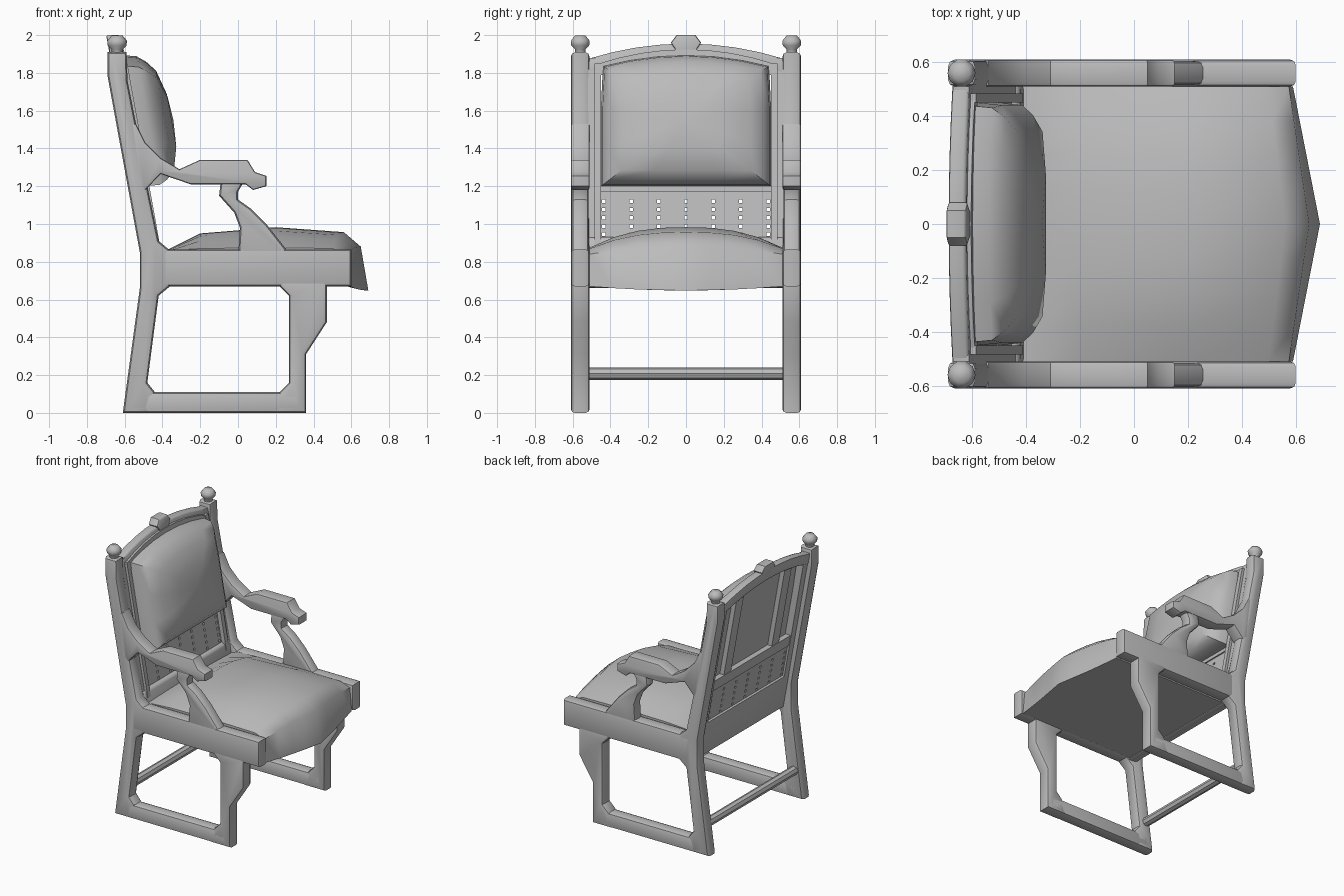
import bpy, bmesh, math
from mathutils import Vector

cube = bpy.data.objects.get("Cube")
if cube:
    bpy.data.objects.remove(cube, do_unlink=True)

grey = bpy.data.materials.new("plain_grey")
grey.use_nodes = True
grey.diffuse_color = (0.5, 0.5, 0.5, 1)
grey.node_tree.nodes["Principled BSDF"].inputs["Base Color"].default_value = (0.5, 0.5, 0.5, 1)


def finish(name, bm, angle=40):
    """Turn a bmesh into a shaded grey object."""
    bmesh.ops.remove_doubles(bm, verts=bm.verts, dist=0.0005)
    bmesh.ops.recalc_face_normals(bm, faces=bm.faces)
    mesh = bpy.data.meshes.new(name)
    bm.to_mesh(mesh)
    bm.free()
    mesh.materials.append(grey)
    ob = bpy.data.objects.new(name, mesh)
    bpy.context.collection.objects.link(ob)
    bpy.ops.object.select_all(action='DESELECT')
    ob.select_set(True)
    bpy.context.view_layer.objects.active = ob
    bpy.ops.object.shade_smooth_by_angle(angle=math.radians(angle))
    return ob


def prism(name, near, far, bevel=0.0):
    """Join two matching outlines, rounding the rims of both caps."""
    bm = bmesh.new()
    a = [bm.verts.new(p) for p in near]
    b = [bm.verts.new(p) for p in far]
    caps = [bm.faces.new(a), bm.faces.new(b[::-1])]
    for i in range(len(a)):
        j = (i + 1) % len(a)
        bm.faces.new((a[i], b[i], b[j], a[j]))
    bmesh.ops.recalc_face_normals(bm, faces=bm.faces)
    if bevel:
        rims = list({e for f in caps for e in f.edges})
        bmesh.ops.bevel(bm, geom=rims, offset=bevel, segments=2, profile=0.5,
                        affect='EDGES', clamp_overlap=True)
    return finish(name, bm)


def side_part(name, outline, inner=0.51, outer=0.61, bevel=0.025):
    """Extrude an (x, z) outline across the thickness of both side frames."""
    for label, s in (("left", 1), ("right", -1)):
        prism(f"{label}_{name}", [(x, s * inner, z) for x, z in outline],
              [(x, s * outer, z) for x, z in outline], bevel)


def lean(z):
    """Depth of the reclined back plane at height z."""
    return -0.47 - 0.18 * (z - 0.9)


def back_part(name, outline, d0, d1, bevel=0.0):
    """Extrude a (y, z) outline through the reclined back."""
    return prism(name, [(lean(z) + d0, y, z) for y, z in outline],
                 [(lean(z) + d1, y, z) for y, z in outline], bevel)


def rect(y0, y1, z0, z1):
    return [(y0, z0), (y1, z0), (y1, z1), (y0, z1)]


def arch(y, top):
    return top - 0.075 * (y / 0.5) ** 2


# Side frames: posts, floor runners, front legs, seat rails
side_part("back_post", [(-0.69, 1.91), (-0.69, 1.78), (-0.52, 0.85), (-0.52, 0.66),
                        (-0.61, 0.0), (-0.47, 0.0), (-0.44, 0.11), (-0.48, 0.16),
                        (-0.42, 0.62), (-0.36, 0.67), (-0.36, 0.86), (-0.42, 0.91),
                        (-0.48, 1.2), (-0.54, 1.53), (-0.585, 1.76), (-0.59, 1.91)])
side_part("floor_runner", [(-0.6, 0.0), (0.35, 0.0), (0.33, 0.11), (-0.55, 0.11)])
side_part("front_leg", [(0.19, 0.0), (0.36, 0.0), (0.36, 0.31), (0.47, 0.48), (0.47, 0.7),
                        (0.22, 0.7), (0.22, 0.67), (0.27, 0.62), (0.27, 0.16), (0.22, 0.11)])
side_part("seat_rail", [(-0.46, 0.67), (0.6, 0.67), (0.6, 0.865), (-0.46, 0.865)], bevel=0.02)

# Arms with scrolled supports
side_part("armrest", [(-0.56, 1.53), (-0.54, 1.53), (-0.49, 1.43), (-0.41, 1.35), (-0.31, 1.29),
                      (-0.2, 1.34), (0.05, 1.34), (0.09, 1.275), (0.15, 1.255), (0.15, 1.2),
                      (0.08, 1.18), (0.04, 1.21), (-0.25, 1.21), (-0.41, 1.265),
                      (-0.49, 1.18), (-0.53, 1.2)])
side_part("arm_support", [(0.0, 0.82), (0.29, 0.82), (0.26, 0.86), (0.15, 1.0), (0.07, 1.08),
                          (0.0, 1.13), (0.0, 1.17), (0.04, 1.24), (-0.09, 1.24),
                          (-0.1, 1.15), (-0.02, 1.06), (0.01, 0.98)], 0.515, 0.605)

# Turned finials on the posts
for label, s in (("left", 1), ("right", -1)):
    bm = bmesh.new()
    rings = []
    for r, z in [(0.03, 1.9), (0.03, 1.925), (0.05, 1.945), (0.052, 1.97), (0.03, 1.997)]:
        rings.append([bm.verts.new((-0.64 + r * math.cos(k * math.pi / 5),
                                    s * 0.56 + r * math.sin(k * math.pi / 5), z))
                      for k in range(10)])
    for lo, hi in zip(rings, rings[1:]):
        for k in range(10):
            bm.faces.new((lo[k], lo[(k + 1) % 10], hi[(k + 1) % 10], hi[k]))
    bm.faces.new(rings[-1])
    bm.faces.new(rings[0])
    finish(f"{label}_finial", bm, 60)

# Back frame: arched crest, stiles, rails and mullions
steps = [-0.52 + 0.13 * i for i in range(9)]
crest = [(y, arch(y, 1.955)) for y in steps] + [(y, arch(y, 1.87)) for y in steps[::-1]]
back_part("crest_rail", crest, -0.03, 0.035, 0.012)
lip = [(y * 0.92, arch(y, 1.925)) for y in steps] + [(y * 0.92, arch(y, 1.86)) for y in steps[::-1]]
back_part("crest_moulding", lip, 0.03, 0.05)
back_part("crest_ornament", [(-0.045, 1.905), (0.045, 1.905), (0.08, 1.96), (0.05, 2.0),
                             (-0.05, 2.0), (-0.08, 1.96)], -0.03, 0.045, 0.01)
for label, s in (("left", 1), ("right", -1)):
    back_part(f"{label}_back_stile", rect(s * 0.455, s * 0.52, 0.8, 1.88), -0.025, 0.035)
    back_part(f"{label}_stile_moulding", rect(s * 0.45, s * 0.485, 0.88, 1.85), 0.03, 0.055)
    back_part(f"{label}_mullion", rect(s * 0.24, s * 0.33, 1.2, 1.9), -0.015, 0.025, 0.008)
back_part("middle_rail", rect(-0.5, 0.5, 1.17, 1.25), -0.02, 0.03)
back_part("rear_seat_rail", rect(-0.52, 0.52, 0.66, 0.93), -0.03, 0.05, 0.02)

# Pierced lower panel: broad slats with small holes between them
columns = [-0.435 + 0.145 * i for i in range(7)]
hole = 0.009
edges = [-0.47] + columns + [0.47]
for i, (y0, y1) in enumerate(zip(edges, edges[1:])):
    back_part(f"panel_slat_{i + 1}", rect(y0 + hole * (i > 0), y1 - hole * (i < 7), 0.9, 1.19),
              -0.01, 0.02)
levels = [0.9] + [0.945 + 0.044 * k for k in range(5)] + [1.19]
for i, y in enumerate(columns):
    for k, (z0, z1) in enumerate(zip(levels, levels[1:])):
        back_part(f"panel_bridge_{i + 1}_{k + 1}",
                  rect(y - hole, y + hole, z0 + hole * (k > 0), z1 - hole * (k < 5)), -0.01, 0.02)

# Padded back: shrinking outlines rising to a dome
pad = [(y, 1.2) for y in (-0.45, -0.22, 0, 0.22, 0.45)] + [(0.45, 1.4), (0.45, 1.62)]
pad += [(y, arch(y, 1.895)) for y in (0.44, 0.3, 0.15, 0, -0.15, -0.3, -0.44)]
pad += [(-0.45, 1.62), (-0.45, 1.4)]
bm = bmesh.new()
rings = []
for scale, depth in [(1, 0.022), (0.98, 0.11), (0.9, 0.155), (0.76, 0.2), (0.4, 0.235)]:
    rings.append([bm.verts.new((lean(1.55 + (z - 1.55) * scale) + depth, y * scale,
                                1.55 + (z - 1.55) * scale)) for y, z in pad])
tip = bm.verts.new((lean(1.55) + 0.245, 0, 1.55))
n = len(pad)
for lo, hi in zip(rings, rings[1:]):
    for k in range(n):
        bm.faces.new((lo[k], lo[(k + 1) % n], hi[(k + 1) % n], hi[k]))
for k in range(n):
    bm.faces.new((rings[-1][k], rings[-1][(k + 1) % n], tip))
bm.faces.new(rings[0])
finish("back_cushion", bm, 55)

# Domed seat with a bowed front: rows of (x, bow, crown height, edge height)
rows = [(-0.44, 0, 0.84, 0.83), (-0.36, 0, 0.87, 0.86), (-0.2, 0, 0.95, 0.87),
        (0.2, 0, 0.983, 0.875), (0.5, 0.06, 0.957, 0.87), (0.575, 0.075, 0.88, 0.84),
        (0.59, 0.1, None, None)]
ys = [-0.51 + 0.1275 * i for i in range(9)]


def under(y):
    return 0.67 - 0.022 * (1 - (y / 0.51) ** 2)


bm = bmesh.new()
grid = []
for x, bow, crown, edge in rows:
    line = [(x, ys[0], under(ys[0]))]
    for y in ys:
        t = abs(y) / 0.51
        z = under(y) if crown is None else edge + (crown - edge) * (1 - t ** 2.5)
        line.append((x + bow * (1 - t), y, z))
    line.append((x, ys[-1], under(ys[-1])))
    grid.append([bm.verts.new(p) for p in line])
for lo, hi in zip(grid, grid[1:]):
    for k in range(len(lo) - 1):
        bm.faces.new((lo[k], lo[k + 1], hi[k + 1], hi[k]))
bm.faces.new(grid[0])
bm.faces.new([r[0] for r in grid[:-1]] + grid[-1][1:-1] + [r[-1] for r in grid[-2::-1]])
finish("seat_cushion", bm, 50)

# Rear stretcher between the back legs
ring = [(0.033 * math.cos(k * math.pi / 4), 0.033 * math.sin(k * math.pi / 4)) for k in range(8)]
prism("rear_stretcher", [(-0.54 + a, -0.53, 0.208 + b) for a, b in ring],
      [(-0.54 + a, 0.53, 0.208 + b) for a, b in ring])
